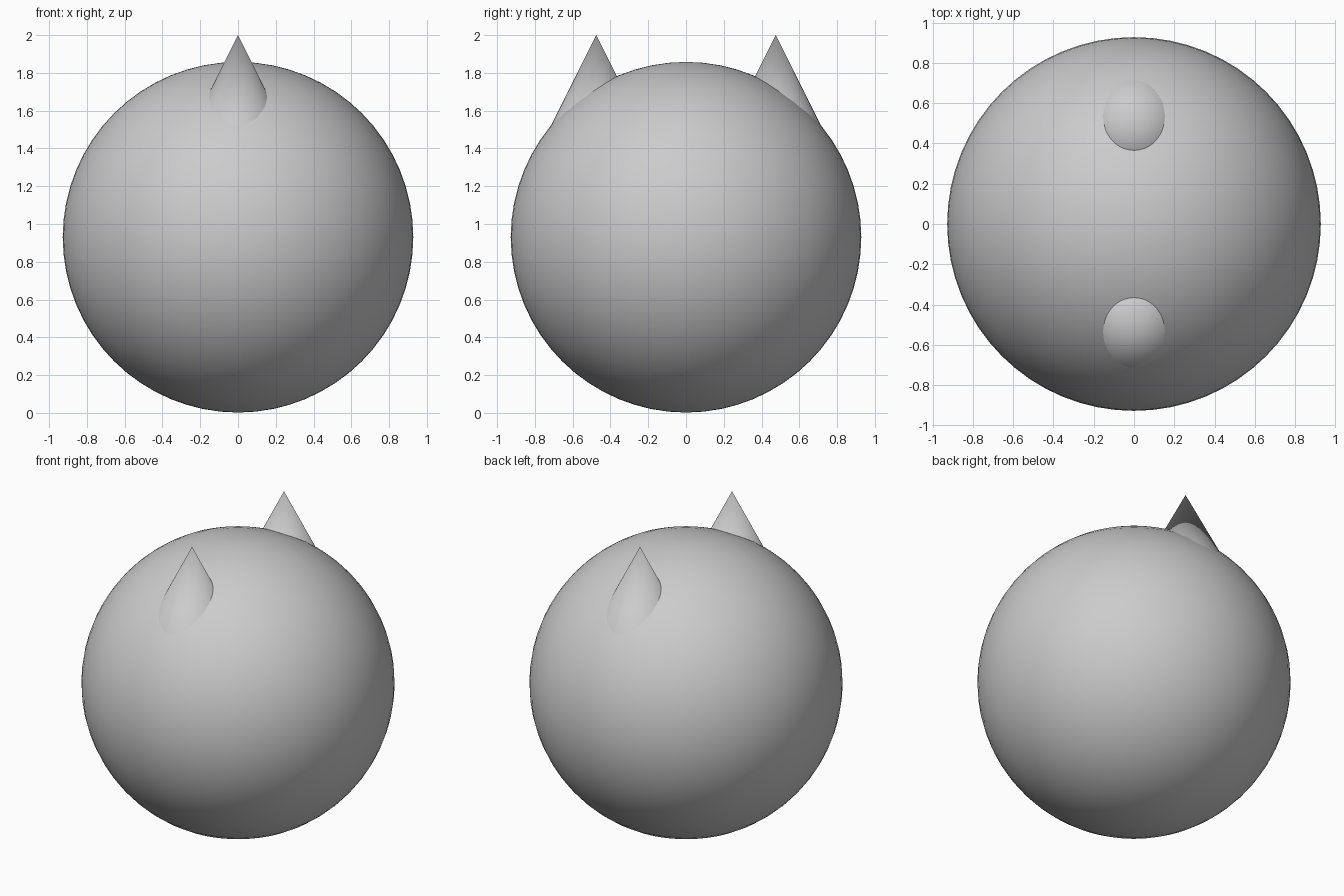
import bpy

if "Cube" in bpy.data.objects:
    bpy.data.objects.remove(bpy.data.objects["Cube"])

# Round body
bpy.ops.mesh.primitive_uv_sphere_add(segments=64, ring_count=32, radius=0.928, location=(0, 0, 0.93))
body = bpy.context.object
body.name = "body"
bpy.ops.object.shade_smooth()

# Upright pointed ears, front and back, with their bases sunk in the body
EAR_RADIUS, EAR_HEIGHT, EAR_Y, TIP_Z = 0.279, 0.558, 0.475, 2.0
for name, side in (("front_ear", -1), ("back_ear", 1)):
    bpy.ops.mesh.primitive_cone_add(vertices=64, radius1=EAR_RADIUS, radius2=0, depth=EAR_HEIGHT,
                                    location=(0, side * EAR_Y, TIP_Z - EAR_HEIGHT / 2))
    bpy.context.object.name = name
    bpy.ops.object.shade_smooth_by_angle()
